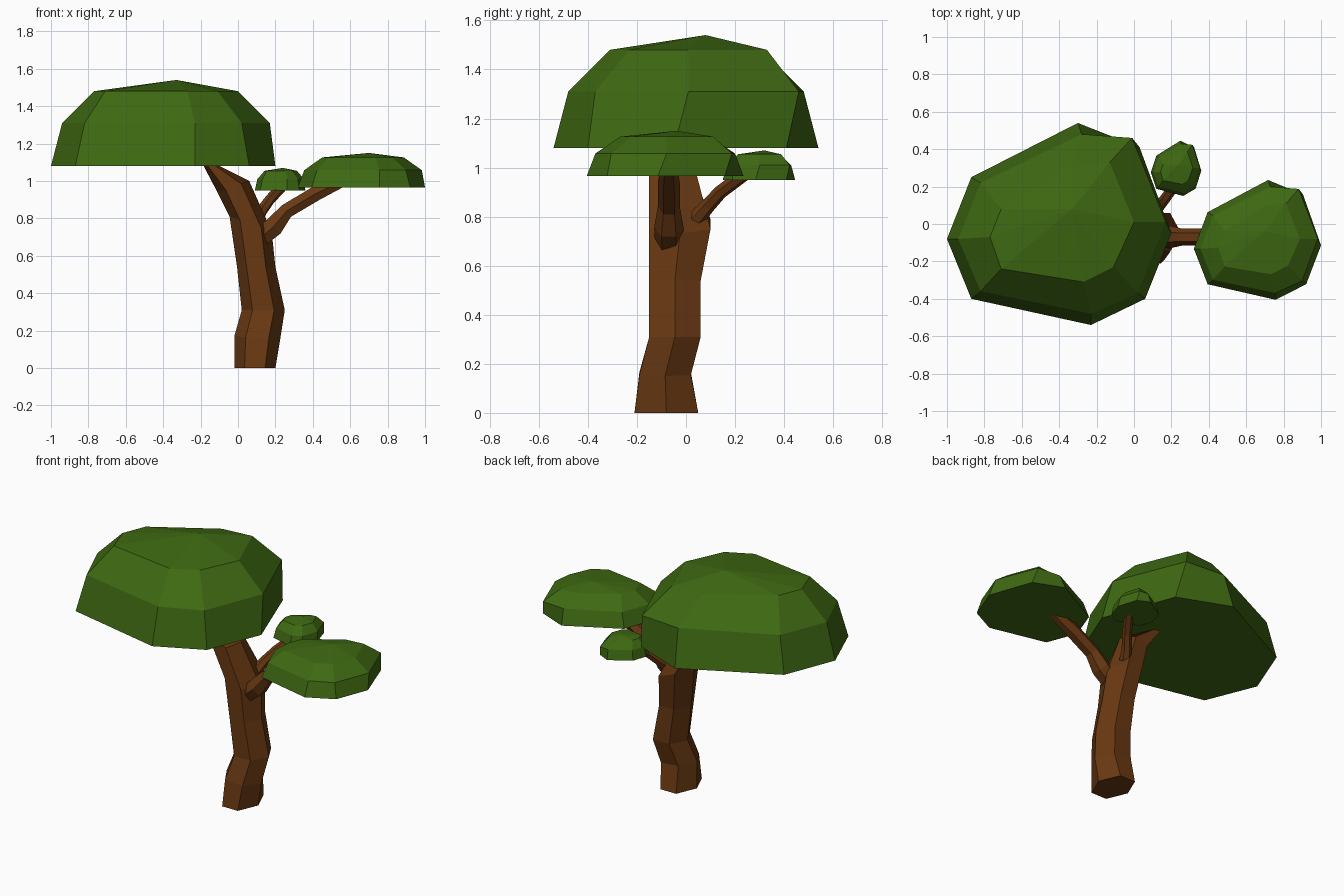
import bpy, math
from mathutils import Vector

if "Cube" in bpy.data.objects:
    bpy.data.objects.remove(bpy.data.objects["Cube"])


def material(name, color):
    m = bpy.data.materials.new(name)
    m.diffuse_color = color
    m.use_nodes = True
    m.node_tree.nodes["Principled BSDF"].inputs["Base Color"].default_value = m.diffuse_color
    return m


BARK = material("bark", (0.14, 0.04, 0.006, 1))
LEAF = material("leaf", (0.048, 0.14, 0.006, 1))


def loft(name, rings, mat, apex=None):
    """Skin equal-sized rings, capping the bottom and closing the top."""
    n = len(rings[0])
    verts = [tuple(p) for r in rings for p in r]
    faces = [tuple(reversed(range(n)))]
    for k in range(len(rings) - 1):
        for i in range(n):
            j = (i + 1) % n
            faces.append((k*n + i, k*n + j, (k+1)*n + j, (k+1)*n + i))
    t = (len(rings) - 1) * n
    if apex:
        verts.append(apex)
        faces += [(t + i, t + (i + 1) % n, len(verts) - 1) for i in range(n)]
    else:
        faces.append(tuple(range(t, t + n)))
    me = bpy.data.meshes.new(name)
    me.from_pydata(verts, [], faces)
    me.materials.append(mat)
    ob = bpy.data.objects.new(name, me)
    bpy.context.collection.objects.link(ob)
    return ob


# Foliage dome: one irregular octagonal outline at three heights, plus an apex
BASE = [(-1, -.08), (-.87, -.40), (-.23, -.54), (.06, -.40),
        (.20, -.05), (.03, .41), (-.30, .54), (-.87, .25)]
MID = [(-.94, -.08), (-.82, -.36), (-.23, -.48), (.02, -.37),
       (.17, .01), (-.01, .46), (-.28, .48), (-.82, .22)]
TOP = [(-.77, -.07), (-.71, -.24), (-.27, -.31), (-.11, -.23),
       (0, .01), (-.13, .33), (-.33, .31), (-.71, .08)]


def canopy(name, lo, hi):
    """Fit the dome into the box lo..hi."""
    def fit(x, y, z):
        u = ((x + 1) / 1.2, (y + .54) / 1.08, (z - 1.08) / .46)
        return tuple(a + (b - a) * c for a, b, c in zip(lo, hi, u))
    rings = [[fit(x, y, z) for x, y in ring]
             for ring, z in ((BASE, 1.08), (MID, 1.31), (TOP, 1.48))]
    loft(name, rings, LEAF, fit(-.33, .08, 1.54))


canopy("large_canopy", (-1, -.54, 1.08), (.20, .54, 1.54))
canopy("medium_canopy", (.32, -.405, .965), (1, .235, 1.15))
canopy("small_canopy", (.09, .15, .95), (.36, .445, 1.07))

# Trunk: hexagonal sections (left x, left z, right x, right z, y min, y max)
SECTIONS = [(-.02, 0, .20, 0, -.21, .05), (-.02, .17, .225, .15, -.19, .02),
            (.02, .31, .25, .31, -.15, .06), (-.005, .54, .20, .54, -.15, .06),
            (-.045, .81, .18, .73, -.15, .10), (-.11, .94, .06, 1.0, -.15, .04),
            (-.21, 1.13, -.14, 1.10, -.15, .05)]
rings = []
for xl, zl, xr, zr, y0, y1 in SECTIONS:
    ring = []
    for i in range(6):
        a = i * math.pi / 3
        s = (1 + math.cos(a)) / 2
        ring.append((xl + (xr - xl) * s,
                     (y0 + y1) / 2 + (y1 - y0) / 2 * math.sin(a) / math.sin(math.pi / 3),
                     zl + (zr - zl) * s))
    rings.append(ring)
loft("trunk", rings, BARK)


# Branches: hexagonal tubes along a short path of (x, y, z, radius)
def branch(name, path):
    pts = [Vector(p[:3]) for p in path]
    rings = []
    for k, p in enumerate(pts):
        t = (pts[min(k + 1, len(pts) - 1)] - pts[max(k - 1, 0)]).normalized()
        u = t.cross(Vector((0, 0, 1))).normalized()
        v = t.cross(u)
        rings.append([p + path[k][3] * (u * math.cos(i * math.pi / 3) + v * math.sin(i * math.pi / 3))
                      for i in range(6)])
    loft(name, rings, BARK)


branch("right_branch", [(.10, -.07, .68, .055), (.19, -.07, .755, .06),
                        (.26, -.07, .84, .045), (.42, -.07, .935, .045),
                        (.56, -.07, 1.0, .035)])
branch("back_branch", [(.10, .04, .79, .035), (.13, .09, .845, .03),
                       (.17, .14, .90, .028), (.24, .24, .975, .028)])
